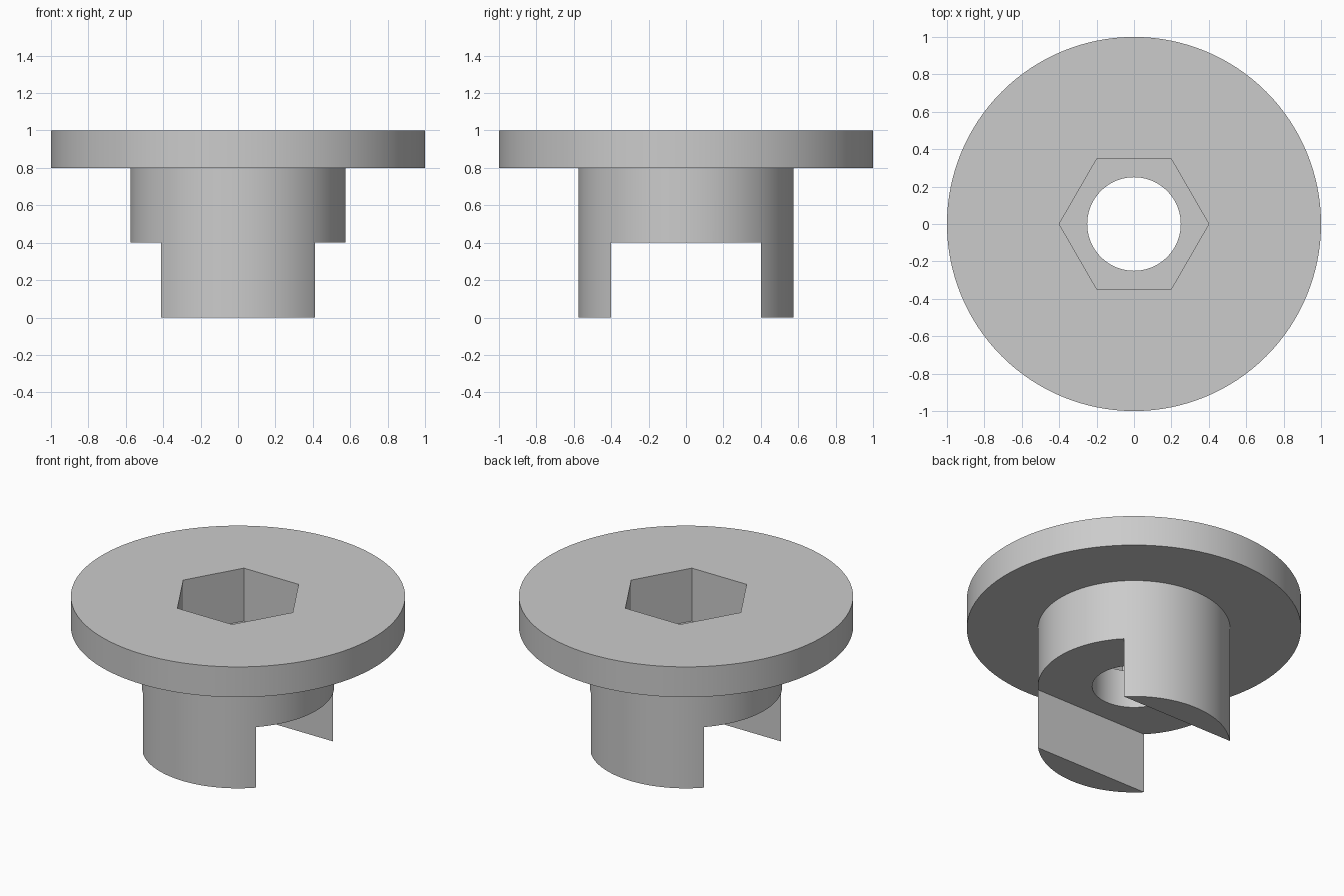
import bpy
import math

cube = bpy.data.objects.get("Cube")
if cube:
    bpy.data.objects.remove(cube, do_unlink=True)

SIDES = 128
FLANGE_R, SHANK_R, BORE_R, HEX_R = 1.0, 0.575, 0.25, 0.4
TOP, FLANGE_Z, POCKET_Z, SLOT_Z = 1.0, 0.8, 0.65, 0.4
SLOT_HALF = 0.4

grey = bpy.data.materials.new("plain grey")
grey.use_nodes = True
grey.diffuse_color = (0.6, 0.6, 0.6, 1)
grey.node_tree.nodes["Principled BSDF"].inputs["Base Color"].default_value = (0.6, 0.6, 0.6, 1)


def lathe(name, profile):
    """Revolve a closed (radius, z) profile around the z axis."""
    n = len(profile)
    verts = [(r * math.cos(2 * math.pi * i / SIDES), r * math.sin(2 * math.pi * i / SIDES), z)
             for i in range(SIDES) for r, z in profile]
    faces = []
    for i in range(SIDES):
        a, b = i * n, (i + 1) % SIDES * n
        for j in range(n):
            k = (j + 1) % n
            faces.append((a + j, b + j, b + k, a + k))
    mesh = bpy.data.meshes.new(name)
    mesh.from_pydata(verts, [], faces)
    obj = bpy.data.objects.new(name, mesh)
    bpy.context.collection.objects.link(obj)
    return obj


def cut(obj, cutter):
    """Subtract the cutter and remove it."""
    cutter.hide_render = True
    mod = obj.modifiers.new("cut", "BOOLEAN")
    mod.operation = "DIFFERENCE"
    mod.solver = "EXACT"
    mod.object = cutter
    bpy.context.view_layer.objects.active = obj
    bpy.ops.object.modifier_apply(modifier=mod.name)
    bpy.data.objects.remove(cutter, do_unlink=True)


# Flange and shank with a through bore
body = lathe("flanged_bushing", [(BORE_R, 0), (SHANK_R, 0), (SHANK_R, FLANGE_Z),
                                 (FLANGE_R, FLANGE_Z), (FLANGE_R, TOP), (BORE_R, TOP)])
body.data.materials.append(grey)

# Hexagonal pocket in the top, corners on the x axis
bpy.ops.mesh.primitive_cylinder_add(vertices=6, radius=HEX_R, depth=1,
                                    location=(0, 0, POCKET_Z + 0.5),
                                    rotation=(0, 0, math.pi / 6))
hex_cutter = bpy.context.object
hex_cutter.name = "hex_cutter"
cut(body, hex_cutter)

# Slot across the bottom along x, leaving two legs
bpy.ops.mesh.primitive_cube_add(size=1, location=(0, 0, SLOT_Z - 0.5))
slot_cutter = bpy.context.object
slot_cutter.name = "slot_cutter"
slot_cutter.scale = (3, 2 * SLOT_HALF, 1)
cut(body, slot_cutter)

# Smooth round walls, sharp rims
bpy.ops.object.select_all(action="DESELECT")
body.select_set(True)
bpy.context.view_layer.objects.active = body
bpy.ops.object.shade_smooth_by_angle(angle=math.radians(30))
